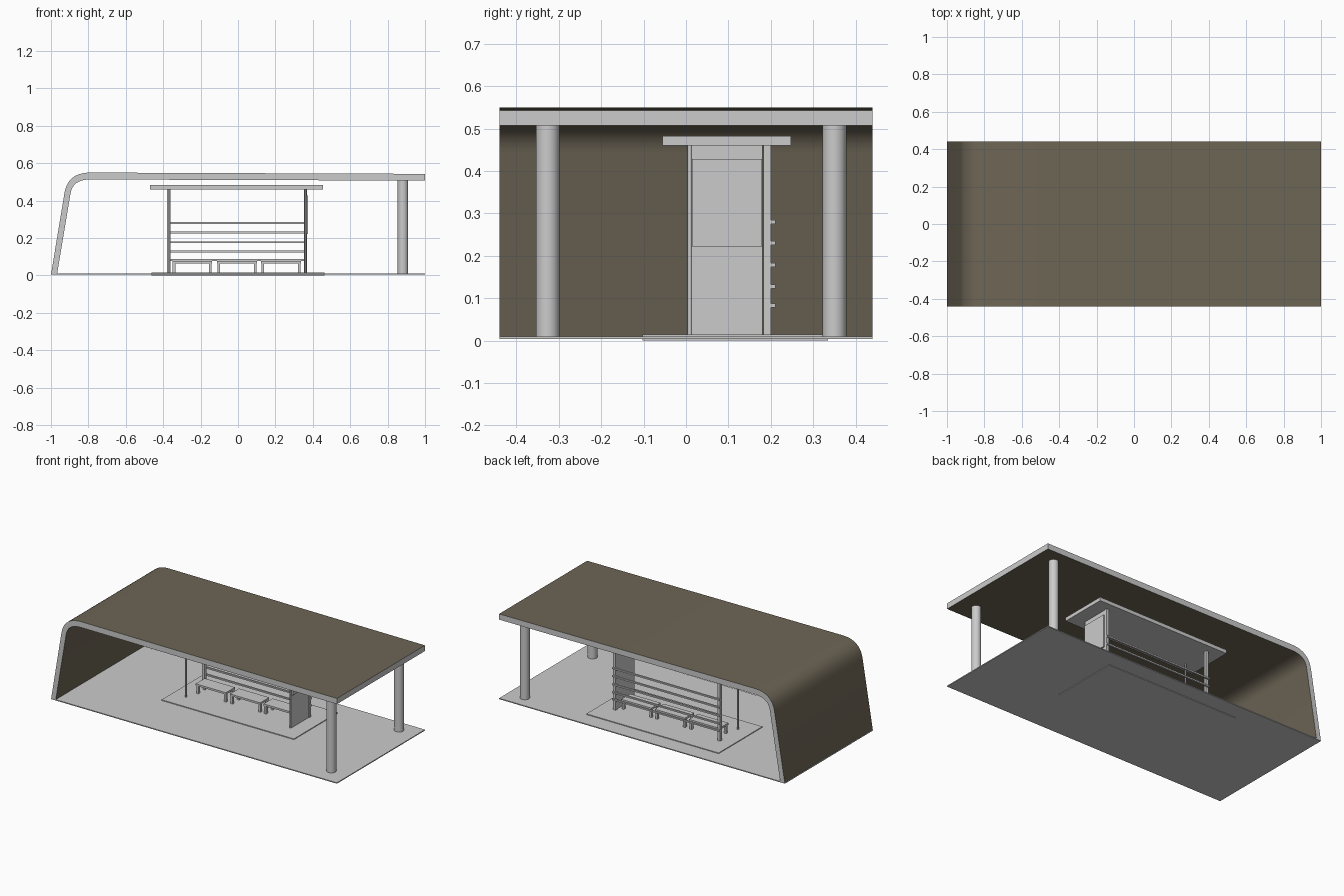
import bpy
import bmesh
import math
from mathutils import Vector

if "Cube" in bpy.data.objects:
    bpy.data.objects.remove(bpy.data.objects["Cube"], do_unlink=True)


def material(name, rgb):
    m = bpy.data.materials.new(name)
    m.use_nodes = True
    m.diffuse_color = (*rgb, 1)
    m.node_tree.nodes["Principled BSDF"].inputs["Base Color"].default_value = (*rgb, 1)
    return m


GREY = material("light grey", (0.6, 0.6, 0.6))
BROWN = material("dark brown", (0.155, 0.132, 0.093))


def add_object(name, bm, *mats):
    bmesh.ops.recalc_face_normals(bm, faces=bm.faces)
    mesh = bpy.data.meshes.new(name)
    bm.to_mesh(mesh)
    bm.free()
    for m in mats:
        mesh.materials.append(m)
    ob = bpy.data.objects.new(name, mesh)
    bpy.context.collection.objects.link(ob)
    return ob


def smooth(ob):
    bpy.ops.object.select_all(action='DESELECT')
    ob.select_set(True)
    bpy.context.view_layer.objects.active = ob
    bpy.ops.object.shade_smooth_by_angle(angle=math.radians(35))


def box(name, x, y, z):
    """Box from (low, high) pairs on each axis."""
    bm = bmesh.new()
    bmesh.ops.create_cube(bm, size=1)
    for v in bm.verts:
        v.co = [r[0] + (r[1] - r[0]) * (c + 0.5) for r, c in zip((x, y, z), v.co)]
    return add_object(name, bm, GREY)


def cylinder(name, x, y, z, radius, sides):
    bm = bmesh.new()
    bmesh.ops.create_cone(bm, cap_ends=True, segments=sides, radius1=radius,
                          radius2=radius, depth=z[1] - z[0])
    bmesh.ops.translate(bm, verts=bm.verts, vec=(x, y, (z[0] + z[1]) / 2))
    smooth(add_object(name, bm, GREY))


def bend(start, corner, end, steps=10):
    """Points of a rounded corner in the xz plane."""
    a, b, c = Vector(start), Vector(corner), Vector(end)
    ts = [i / steps for i in range(steps + 1)]
    return [a * (1 - t) ** 2 + b * 2 * t * (1 - t) + c * t * t for t in ts]


# Curved shell: leaning wall that bends into the roof
DEPTH = 0.44
outer = [(-1, 0.004), *bend((-0.928, 0.44), (-0.91, 0.55), (-0.79, 0.55)), (1, 0.543)]
inner = [(-0.968, 0.004), *bend((-0.895, 0.44), (-0.883, 0.513), (-0.79, 0.513)), (1, 0.507)]
bm = bmesh.new()
rings = [[bm.verts.new((p[0], y, p[1])) for p, y in
          ((o, -DEPTH), (o, DEPTH), (i, DEPTH), (i, -DEPTH))]
         for o, i in zip(outer, inner)]
for a, b in zip(rings, rings[1:]):
    for k in range(4):
        n = (k + 1) % 4
        face = bm.faces.new((a[k], a[n], b[n], b[k]))
        face.material_index = 1 if k % 2 == 0 else 0   # broad sides brown, rims grey
bm.faces.new(rings[0])
bm.faces.new(rings[-1])
smooth(add_object("roof_shell", bm, GREY, BROWN))

# Ground slab, platform and roof columns
box("ground_slab", (-1, 1), (-DEPTH, DEPTH), (0.004, 0.01))
box("platform", (-0.463, 0.463), (-0.102, 0.335), (0, 0.015))
for label, y in (("front", -0.326), ("back", 0.35)):
    cylinder(label + "_column", 0.882, y, (0.01, 0.511), 0.028, 32)

# Shelter canopy, rear posts and thin front poles
FLOOR, TOP = 0.015, 0.462
box("shelter_canopy", (-0.47, 0.455), (-0.055, 0.247), (0.46, 0.483))
for label, x in (("right", -0.37), ("left", 0.361)):
    box(label + "_post", (x - 0.009, x + 0.009), (0.183, 0.2), (FLOOR, TOP))
    cylinder(label + "_pole", x, 0.009, (FLOOR, TOP), 0.005, 12)

# Side panel with a notice board on its outer face
box("side_panel", (0.356, 0.366), (0.013, 0.18), (FLOOR, TOP))
box("notice_board", (0.366, 0.375), (0.014, 0.179), (0.222, 0.428))

# Back rails
for i, z in enumerate((0.083, 0.128, 0.178, 0.23, 0.28)):
    box(f"back_rail_{i + 1}", (-0.379, 0.37), (0.2, 0.211), (z - 0.0045, z + 0.0045))

# Three benches, each with four legs
for i, x in enumerate((-0.245, -0.005, 0.23)):
    box(f"bench_seat_{i + 1}", (x - 0.106, x + 0.106), (0.078, 0.168), (0.065, 0.077))
    for sx in (-1, 1):
        for y in (0.09, 0.156):
            lx = x + sx * 0.097
            box(f"bench_leg_{i + 1}", (lx - 0.007, lx + 0.007),
                (y - 0.008, y + 0.008), (FLOOR, 0.066))
